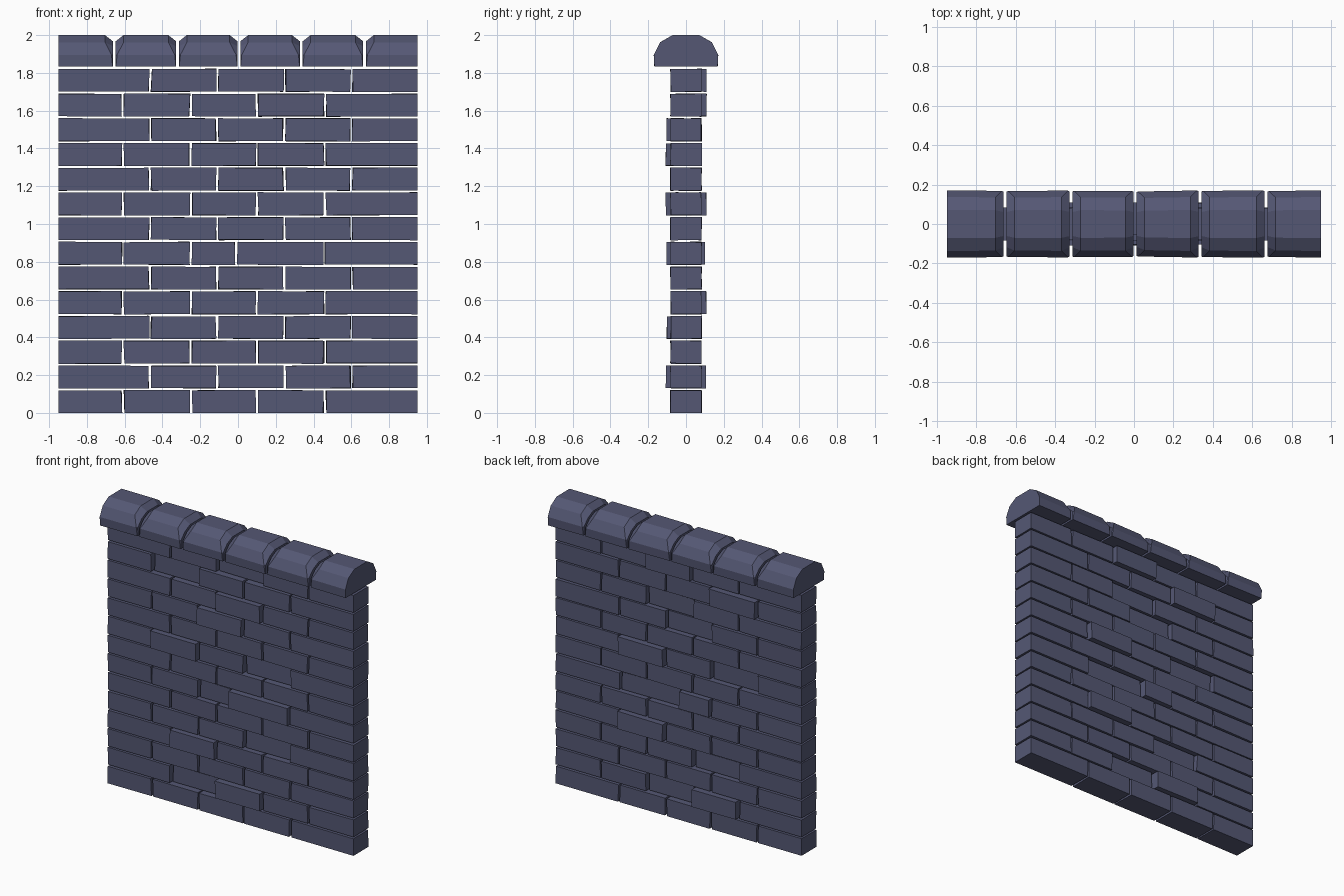
import bpy, bmesh, random

if "Cube" in bpy.data.objects:
    bpy.data.objects.remove(bpy.data.objects["Cube"])

random.seed(4)
stone = bpy.data.materials.new("slate stone")
stone.diffuse_color = (0.09, 0.097, 0.175, 1)
stone.use_nodes = True
stone.node_tree.nodes["Principled BSDF"].inputs["Base Color"].default_value = stone.diffuse_color

END = 0.95      # half length of the wall
GAP = 0.012     # open joint between stones
PITCH = 0.1308  # course spacing
HEIGHT = 0.12


def loft(name, rings):
    """Closed solid skinned through equal-sized rings of points."""
    bm = bmesh.new()
    loops = [[bm.verts.new(p) for p in ring] for ring in rings]
    n = len(loops[0])
    for a, b in zip(loops, loops[1:]):
        for i in range(n):
            j = (i + 1) % n
            bm.faces.new((a[i], a[j], b[j], b[i]))
    bm.faces.new(loops[0])
    bm.faces.new(loops[-1])
    bmesh.ops.recalc_face_normals(bm, faces=bm.faces)
    me = bpy.data.meshes.new(name)
    bm.to_mesh(me)
    bm.free()
    me.materials.append(stone)
    ob = bpy.data.objects.new(name, me)
    bpy.context.collection.objects.link(ob)


def jit(a):
    return random.uniform(-a, a)


def spans(joints):
    edges = [-END] + joints + [END]
    return list(zip(edges, edges[1:]))


# Bricks: alternating courses, with a few pushed out to the front or back
even = [-0.61, -0.25, 0.10, 0.46]
odd = [-0.465, -0.11, 0.245, 0.60]
special = {6: [-0.61, -0.25, -0.01, 0.455]}
push = {(1, 2): -0.025, (1, 1): 0.025, (3, 1): -0.02, (4, 3): 0.026,
        (6, 3): -0.02, (6, 2): 0.018, (8, 1): -0.025, (8, 3): 0.026,
        (10, 2): -0.025, (11, 2): -0.02, (12, 1): 0.027, (13, 2): 0.025}
for row in range(14):
    z0 = row * PITCH
    joints = special.get(row, odd if row % 2 else even)
    for k, (x0, x1) in enumerate(spans(joints)):
        dy = push.get((row, k), 0)
        rings = []
        for x, side in ((x0, 1), (x1, -1)):
            outer = abs(x) == END
            ring = []
            for sy, sz in ((-1, 0), (1, 0), (1, 1), (-1, 1)):
                px = x if outer else x + side * GAP / 2 + jit(0.004)
                pz = z0 + sz * HEIGHT + (0 if row == 0 and sz == 0 else jit(0.002))
                ring.append((px, sy * 0.082 + dy + jit(0.002), pz))
            rings.append(ring)
        loft(f"brick_{row}_{k}", rings)

# Coping stones: rounded profile, chamfered where neighbours meet
half = [(0.165, 1.835), (0.168, 1.895), (0.135, 1.962), (0.07, 2.0)]
profile = half + [(-y, z) for y, z in reversed(half)]
lowered = [(y * (0.97 if z < 1.9 else 0.87), z - max(0, z - 1.89) * 0.3)
           for y, z in profile]
for k, (x0, x1) in enumerate(spans([-0.655, -0.32, 0.005, 0.335, 0.67])):
    rings = []
    for x, side in ((x0, 1), (x1, -1)):
        s = 1 + jit(0.02)
        if abs(x) == END:
            part = [[(x, y * s, z) for y, z in profile]]
        else:
            e = x + side * 0.007
            part = [[(e, y * s, z) for y, z in lowered],
                    [(e + side * 0.002 if z < 1.85 else e + side * (0.008 if z < 1.9 else 0.042),
                      y * s, z) for y, z in profile]]
        rings += part if side == 1 else part[::-1]
    loft(f"coping_stone_{k}", rings)
